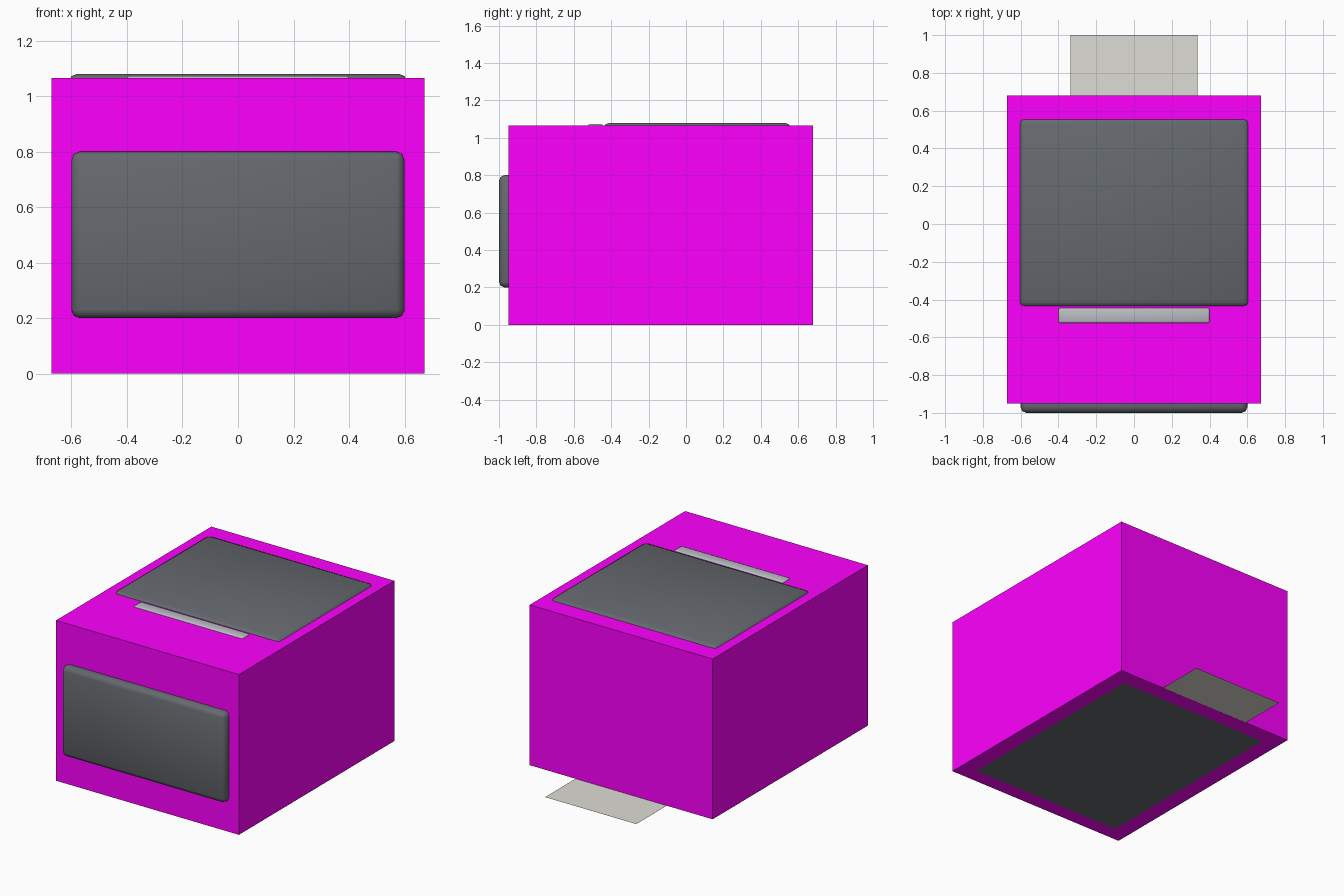
import bpy, bmesh
from mathutils import Vector

if "Cube" in bpy.data.objects:
    bpy.data.objects.remove(bpy.data.objects["Cube"])


def material(name, rgb):
    m = bpy.data.materials.new(name)
    m.diffuse_color = (*rgb, 1)
    m.use_nodes = True
    m.node_tree.nodes["Principled BSDF"].inputs["Base Color"].default_value = m.diffuse_color
    return m


def box(name, lo, hi, mat, bevel=0, segments=2):
    """Axis-aligned box from two corners, optionally with soft rounded edges."""
    lo, hi = Vector(lo), Vector(hi)
    bm = bmesh.new()
    bmesh.ops.create_cube(bm, size=1)
    bmesh.ops.scale(bm, vec=hi - lo, verts=bm.verts)
    bmesh.ops.translate(bm, vec=(lo + hi) / 2, verts=bm.verts)
    if bevel:
        bmesh.ops.bevel(bm, geom=bm.edges[:], offset=bevel, segments=segments,
                        profile=0.5, affect='EDGES')
        for f in bm.faces:
            f.smooth = True
    return finish(name, bm, mat)


def sheet(name, x, y0, y1, z, mat):
    """Flat rectangle, centred on x = 0."""
    bm = bmesh.new()
    bm.faces.new([bm.verts.new(p) for p in
                  ((-x, y0, z), (x, y0, z), (x, y1, z), (-x, y1, z))])
    return finish(name, bm, mat)


def finish(name, bm, mat):
    mesh = bpy.data.meshes.new(name)
    bm.to_mesh(mesh)
    bm.free()
    mesh.materials.append(mat)
    obj = bpy.data.objects.new(name, mesh)
    bpy.context.collection.objects.link(obj)
    return obj


magenta = material("casing_magenta", (1.0, 0.0, 1.0))
dark = material("dark_grey", (0.13, 0.14, 0.155))
silver = material("silver", (0.5, 0.51, 0.55))
paper_white = material("paper", (0.74, 0.72, 0.66))

# Main casing
box("casing", (-0.672, -0.95, 0.0003), (0.672, 0.68, 1.065), magenta)

# Raised front panel and lid, sunk into the casing
box("front_panel", (-0.6, -1.0, 0.2), (0.6, -0.9, 0.8), dark, 0.03)
box("top_lid", (-0.61, -0.44, 1.0), (0.61, 0.56, 1.08), dark, 0.03)

# Light strip in front of the lid
box("top_strip", (-0.4, -0.525, 1.03), (0.4, -0.445, 1.073), silver, 0.01)

# Base plate and the sheet sticking out at the back
sheet("base_plate", 0.56, -0.85, 0.57, 0.0, dark)
sheet("rear_sheet", 0.335, -0.28, 1.0, 0.0006, paper_white)
